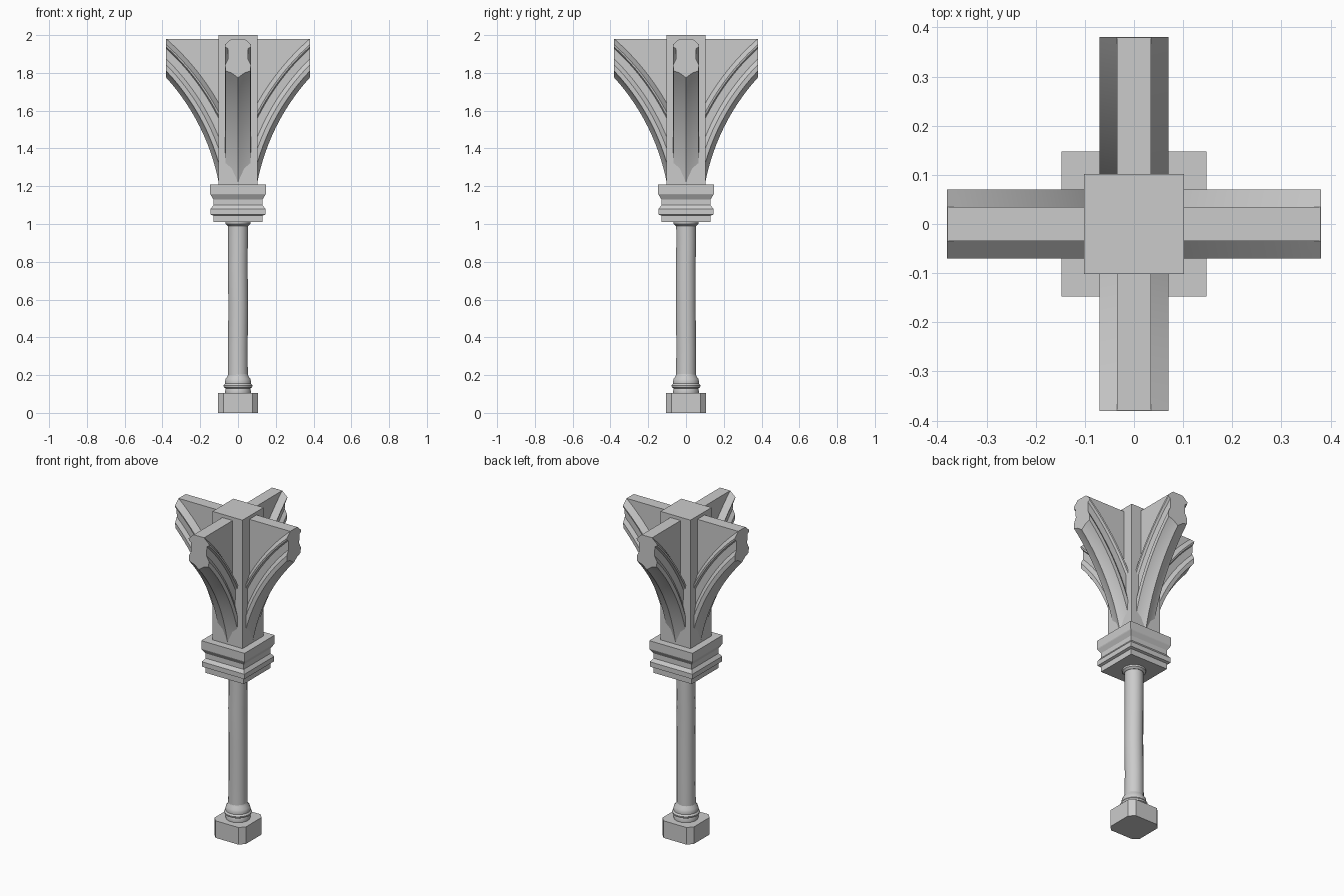
import bpy, bmesh, math

if "Cube" in bpy.data.objects:
    bpy.data.objects.remove(bpy.data.objects["Cube"])

def finish(bm, name, smooth=30):
    bmesh.ops.recalc_face_normals(bm, faces=bm.faces)
    me = bpy.data.meshes.new(name)
    bm.to_mesh(me)
    bm.free()
    ob = bpy.data.objects.new(name, me)
    bpy.context.collection.objects.link(ob)
    bpy.context.view_layer.objects.active = ob
    ob.select_set(True)
    if smooth:
        bpy.ops.object.shade_smooth_by_angle(angle=math.radians(smooth))
    ob.select_set(False)
    return ob

def skin(bm, rings):
    """Join equal-length closed rings of points and cap both ends."""
    loops = [[bm.verts.new(p) for p in r] for r in rings]
    for a, b in zip(loops, loops[1:]):
        n = len(a)
        for i in range(n):
            bm.faces.new((a[i], a[(i + 1) % n], b[(i + 1) % n], b[i]))
    bm.faces.new(loops[0])
    bm.faces.new(loops[-1])

def square(h, z):
    return [(-h, -h, z), (h, -h, z), (h, h, z), (-h, h, z)]

def chamfered(h, c, z):
    k = h - c
    return [(-k, -h, z), (k, -h, z), (h, -k, z), (h, k, z),
            (k, h, z), (-k, h, z), (-h, k, z), (-h, -k, z)]

def circle(r, z, dx=0, dy=0, n=16):
    return [(dx + r * math.cos(math.tau * (i + .5) / n),
             dy + r * math.sin(math.tau * (i + .5) / n), z) for i in range(n)]

# Plinth with chamfered corners
bm = bmesh.new()
skin(bm, [chamfered(.107, .03, z) for z in (0, .105)])
finish(bm, "plinth", 0)

# Round base mouldings
bm = bmesh.new()
skin(bm, [circle(r, z) for r, z in ((.068, .1), (.07, .115), (.066, .13), (.076, .135), (.078, .145),
                                    (.07, .155), (.07, .165), (.067, .18), (.056, .195), (.053, .205))])
finish(bm, "base_moulding")

# Slightly uneven shaft made of stacked drums
bm = bmesh.new()
skin(bm, [circle(r, z, dx, dy) for z, r, dx, dy in (
    (.19, .054, -.001, 0), (.34, .053, -.001, .001), (.56, .053, .001, -.001),
    (.78, .053, -.001, -.001), (.92, .053, 0, .001), (1.0, .053, 0, 0))])
finish(bm, "shaft")

# Neck ring
bm = bmesh.new()
skin(bm, [circle(r, z) for r, z in ((.055, .99), (.066, 1.0), (.068, 1.015))])
finish(bm, "neck_ring")

# Square moulded capital
bm = bmesh.new()
skin(bm, [square(h, z) for h, z in ((.13, 1.01), (.13, 1.045), (.145, 1.05), (.145, 1.08), (.13, 1.10),
                                    (.13, 1.13), (.145, 1.155), (.147, 1.16), (.147, 1.21))])
finish(bm, "capital", 0)

# Central block
bm = bmesh.new()
skin(bm, [square(.102, z) for z in (1.2, 2.0)])
finish(bm, "core_block", 0)

# Vault ribs: moulded profile (half width, radius) swept around a far centre
CX, CZ, X0, X1, STEPS = 1.234, 1.0, .08, .38, 14
HALF = [(.035, 1.300), (.070, 1.277), (.068, 1.268), (.054, 1.262), (.052, 1.222),
        (.068, 1.200), (.066, 1.177), (.034, 1.170)]
PROFILE = HALF + [(0, 1.153)] + [(-u, r) for u, r in reversed(HALF)]

def arc(r, t):
    a0 = max(math.asin(.2 / r), math.acos(min(1, (CX - X0) / r)))
    a1 = math.acos((CX - X1) / r)
    a = a0 + (a1 - a0) * t
    return CX - r * math.cos(a), CZ + r * math.sin(a)

def rib_ring(t):
    ring = []
    for u, r in PROFILE:
        x, z = arc(r, t)
        ring.append((x, u, z))
    return ring

def turn(points, q):
    c, s = ((1, 0), (0, 1), (-1, 0), (0, -1))[q]
    return [(x * c - y * s, x * s + y * c, z) for x, y, z in points]

WEB = [(X0, 1.98)] + [arc(1.295, i / STEPS) for i in range(STEPS + 1)] + [(X1, 1.98)]
for q, side in enumerate(("right", "back", "left", "front")):
    bm = bmesh.new()
    skin(bm, [turn(rib_ring(i / STEPS), q) for i in range(STEPS + 1)])
    finish(bm, side + "_rib", 15)
    # Flat spandrel wall above each rib
    bm = bmesh.new()
    skin(bm, [turn([(x, y, z) for x, z in WEB], q) for y in (-.035, .035)])
    finish(bm, side + "_spandrel", 0)
